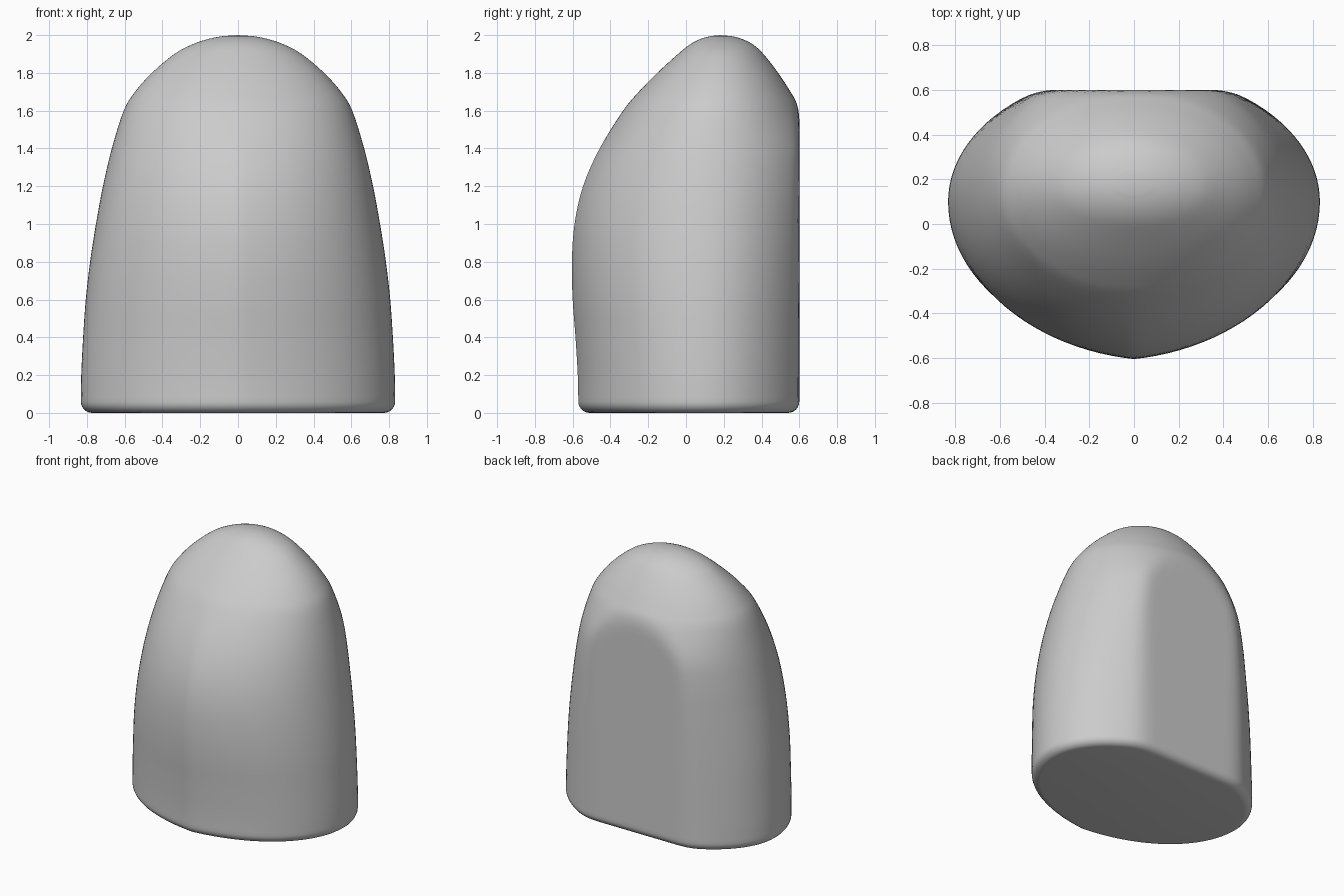
import bpy, bmesh
from math import sin, cos, pi, sqrt, radians

cube = bpy.data.objects.get("Cube")
if cube:
    bpy.data.objects.remove(cube)

SIDES, STEPS = 96, 4
FOOT = 0.06    # radius of the rounded bottom edge
BACK = 0.6     # plane of the flat back
TOP_Y = 0.18   # crown position

# Outline stations: height, half width, front y, unclipped back y
STATIONS = [
    (0.06, .832, -.57, .68), (0.2, .83, -.573, .68), (0.4, .82, -.585, .683),
    (0.6, .806, -.6, .687), (0.8, .783, -.604, .693), (1.0, .752, -.59, .70),
    (1.2, .715, -.545, .705), (1.4, .668, -.457, .69), (1.6, .605, -.333, .61),
    (1.7, .545, -.25, .553), (1.8, .456, -.152, .488), (1.9, .337, -.042, .41),
    (1.95, .244, .02, .355), (1.98, .156, .078, .296), (1.995, .078, .13, .24),
]


def catmull(a, b, c, d, t):
    return .5 * (2*b + (c - a)*t + (2*a - 5*b + 4*c - d)*t*t + (3*b - a - 3*c + d)*t**3)


def stations():
    """Rounded foot followed by the smoothed stations, with an inset value."""
    for i in range(6):
        a = i / 6 * pi / 2
        yield (FOOT * (1 - sin(pi/2 - a + 0)) if i else 0.0, *STATIONS[0][1:],
               FOOT * (1 - sin(a)))
    n = len(STATIONS)
    for i in range(n - 1):
        four = [STATIONS[min(max(j, 0), n - 1)] for j in range(i - 1, i + 3)]
        for s in range(STEPS):
            yield (*[catmull(*v, s / STEPS) for v in zip(*four)], 0.0)
    yield (*STATIONS[-1], 0.0)


def soft_min(a, b, k=0.035):
    h = max(k - abs(a - b), 0) / k
    return min(a, b) - h * h * k / 4


def ring(z, w, front, back, inset):
    """Oval section with a faint front ridge and a flattened back."""
    mid = .1 + (TOP_Y - .1) * (z / 2) ** 3
    w, front, back = w - inset, front + inset, back - inset
    ridge = .04 * min(1, max(0, (1.8 - z) / .6))
    for i in range(SIDES):
        a = 2 * pi * i / SIDES
        u, v = cos(a), sin(a)
        if v >= 0:
            y = soft_min(mid + (back - mid) * v, BACK - inset)
        else:
            y = mid + (front - mid) * ((1 - ridge) * -v + ridge * (1 - abs(u)) ** 3)
        yield (w * u, y, z)


# Body lofted from the base to the crown
bm = bmesh.new()
loops = [[bm.verts.new(p) for p in ring(*s)] for s in stations()]
for low, high in zip(loops, loops[1:]):
    for i in range(SIDES):
        j = (i + 1) % SIDES
        bm.faces.new((low[i], low[j], high[j], high[i]))
crown = bm.verts.new((0, TOP_Y, 2))
for i in range(SIDES):
    bm.faces.new((loops[-1][i], loops[-1][(i + 1) % SIDES], crown))
bm.faces.new(loops[0][::-1])
bmesh.ops.recalc_face_normals(bm, faces=bm.faces)

mesh = bpy.data.meshes.new("rounded_body")
bm.to_mesh(mesh)
bm.free()
body = bpy.data.objects.new("rounded_body", mesh)
bpy.context.collection.objects.link(body)

# Plain grey surface
grey = bpy.data.materials.new("light_grey")
grey.use_nodes = True
grey.diffuse_color = (.6, .6, .6, 1)
grey.node_tree.nodes["Principled BSDF"].inputs["Base Color"].default_value = (.6, .6, .6, 1)
mesh.materials.append(grey)

# Smooth shading
bpy.ops.object.select_all(action='DESELECT')
body.select_set(True)
bpy.context.view_layer.objects.active = body
bpy.ops.object.shade_smooth_by_angle(angle=radians(40))
